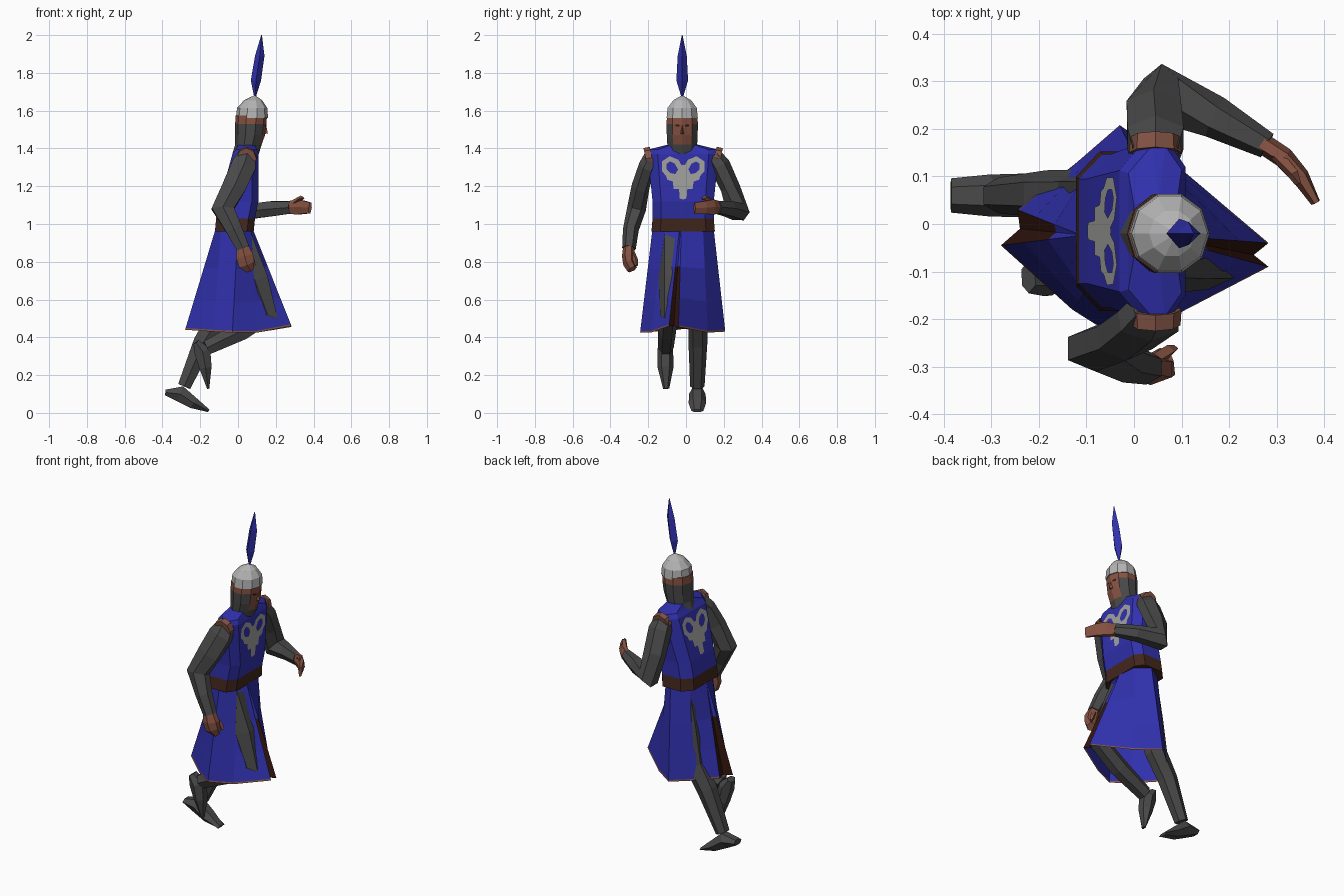
import bpy, bmesh, math
from mathutils import Vector as V


def material(name, r, g, b):
    m = bpy.data.materials.new(name)
    m.diffuse_color = (r, g, b, 1)
    return m


BLUE = material("royal_blue", .03, .03, .42)
MAIL = material("dark_mail", .065, .065, .065)
SKIN = material("skin", .24, .085, .055)
TRIM = material("trim_brown", .23, .09, .06)
STEEL = material("helmet_steel", .45, .45, .45)
SILVER = material("emblem_grey", .36, .36, .35)
BELT = material("belt_brown", .055, .02, .012)
DARK = material("slit_lining", .03, .007, .004)


def mesh_object(name, verts, faces, mats, rule=None, recalc=True):
    me = bpy.data.meshes.new(name)
    me.from_pydata([tuple(v) for v in verts], [], faces)
    for m in mats:
        me.materials.append(m)
    if recalc:
        bm = bmesh.new()
        bm.from_mesh(me)
        bmesh.ops.recalc_face_normals(bm, faces=bm.faces)
        bm.to_mesh(me)
        bm.free()
    if rule:
        for p in me.polygons:
            p.material_index = rule(p.index, p.center)
    ob = bpy.data.objects.new(name, me)
    bpy.context.collection.objects.link(ob)
    return ob


def loft(name, rings, mats, rule=None, caps=True):
    """Skin a list of equally sized closed rings."""
    n = len(rings[0])
    verts = [p for r in rings for p in r]
    faces = [(k * n + i, k * n + (i + 1) % n, (k + 1) * n + (i + 1) % n, (k + 1) * n + i)
             for k in range(len(rings) - 1) for i in range(n)]
    if caps:
        faces += [tuple(range(n))[::-1], tuple(range(len(verts) - n, len(verts)))]
    return mesh_object(name, verts, faces, mats, rule)


def limb(name, path, mat, n=6):
    """Tube along (x, y, z, sideways radius, other radius) stations."""
    c = [V(p[:3]) for p in path]
    rings = []
    for k, p in enumerate(path):
        a, b = c[max(k - 1, 0)], c[min(k + 1, len(c) - 1)]
        t = ((c[k] - a).normalized() + (b - c[k]).normalized()).normalized()
        side = V((0, 1, 0))
        side = (side - t * side.dot(t)).normalized()
        up = t.cross(side)
        rings.append([c[k] + side * p[3] * math.cos(math.tau * i / n)
                      + up * p[4] * 1.1 * math.sin(math.tau * i / n) for i in range(n)])
    return loft(name, rings, [mat])


def level(cx, cy, z, rx, ry, n=10):
    return [V((cx + rx * math.cos(math.tau * i / n), cy + ry * math.sin(math.tau * i / n), z))
            for i in range(n)]


CY = -.015


# Torso with the belt coloured by height
def torso_ring(z, xb, xf, h):
    half = [(xf, .72), (xf - .035, 1), (xb + .05, 1), (xb, .68)]
    return ([V((x, CY + h * k, z)) for x, k in half]
            + [V((x, CY - h * k, z)) for x, k in reversed(half)])


loft("tunic_top", [torso_ring(*r) for r in [
    (.96, -.122, .083, .168), (1.03, -.116, .09, .162), (1.12, -.098, .108, .162),
    (1.37, -.03, .108, .188), (1.395, -.012, .10, .18), (1.42, .0, .09, .08)]],
    [BLUE, BELT], lambda i, c: int(c.z < 1.02))

# Skirt columns: waist x, y, then hem x, y, z
cols = [(.08, -.035, .283, -.09, .46), (.07, -.11, .10, -.185, .425), (0, -.178, -.03, -.243, .425),
        (-.09, -.12, -.13, -.18, .43), (-.12, -.025, -.28, -.045, .44), (-.118, -.022, -.24, -.01, .445),
        (-.12, -.02, -.245, .03, .44), (-.09, .09, -.12, .13, .43), (0, .147, -.03, .208, .43),
        (.07, .09, .10, .115, .425), (.08, -.025, .283, -.04, .455), (.08, -.03, .252, -.065, .46)]
steps = [0, .38, .7, .982, 1]


def skirt_colour(i, c):
    ring, col = divmod(i, len(cols))
    if ring >= 1 and col in (4, 5, 10, 11):
        return 1
    return 2 if ring == 3 else 0


loft("skirt", [[V((a + (x - a) * t, b + (y - b) * t, .97 + (z - .97) * t)) for a, b, x, y, z in cols]
               for t in steps], [BLUE, DARK, TRIM], skirt_colour, caps=False)

# Emblem plates on chest and back
curl = [(.012, 1.29), (.035, 1.33), (.07, 1.345), (.1, 1.325), (.1, 1.285), (.075, 1.258), (.04, 1.25)]
body = [(0, 1.315), (.022, 1.3), (.04, 1.265), (.092, 1.262), (.085, 1.235), (.055, 1.225),
        (.05, 1.185), (.022, 1.185), (.018, 1.135), (0, 1.13)]
for place, surface in (("front", lambda z: .111),
                       ("back", lambda z: -.098 + .068 * (z - 1.12) / .25 - .003)):
    verts, faces = [], []
    for s in (1, -1):
        base = len(verts)
        verts += [V((surface(z), CY + s * u, z)) for u, z in body]
        faces.append(tuple(range(base, len(verts))))
        base = len(verts)
        for k, (u, z) in enumerate(curl):
            a, b = V(curl[max(k - 1, 0)]), V(curl[min(k + 1, len(curl) - 1)])
            d = (b - a).normalized() * .014
            for q in (1, -1):
                zz = z + q * d.x
                verts.append(V((surface(zz), CY + s * (u - q * d.y), zz)))
        faces += [(base + 2 * k, base + 2 * k + 1, base + 2 * k + 3, base + 2 * k + 2)
                  for k in range(len(curl) - 1)]
    mesh_object(place + "_emblem", verts, faces, [SILVER])

# Head: mail hood with skin at the face and under the helmet rim
HY = -.02


def head_colour(i, c):
    face = c.z > 1.44 and c.x > .105 and abs(c.y - HY) < .055
    return int((c.z > 1.53 or face) and c.z < 1.6)


loft("hooded_head", [level(.04, HY, 1.37, .07, .08), level(.055, HY, 1.42, .07, .083),
                     level(.064, HY, 1.47, .079, .086), level(.068, HY, 1.53, .083, .087),
                     level(.07, HY, 1.575, .083, .085)], [MAIL, SKIN], head_colour)
mesh_object("nose", [(.135, HY - .014, 1.475), (.135, HY + .014, 1.475), (.158, HY, 1.48), (.147, HY, 1.535)],
            [(0, 1, 2), (0, 2, 3), (1, 3, 2), (0, 3, 1)], [SKIN])
for s, side in ((1, "left"), (-1, "right")):
    mesh_object(side + "_eye", [(.1485 - .35 * (u - .012), HY + s * u, z) for u, z in
                                ((.015, 1.515), (.036, 1.515), (.036, 1.528), (.015, 1.525))],
                [(0, 1, 2, 3)], [DARK])
loft("helmet", [level(.074, HY, 1.562, .085, .087), level(.075, HY, 1.615, .08, .081),
                level(.08, HY, 1.655, .048, .05), level(.088, HY, 1.68, .005, .005)], [STEEL])
loft("plume", [level(.09, HY, 1.67, .004, .004, 4), level(.095, HY, 1.76, .027, .031, 4),
               level(.115, HY, 1.89, .025, .024, 4), level(.125, HY, 2.0, .002, .002, 4)], [BLUE])

# Shoulder trims
for s, side in ((1, "left"), (-1, "right")):
    limb(side + "_shoulder_trim", [(.045, CY + s * .165, 1.352, .058, .05),
                                   (.045, CY + s * .198, 1.345, .058, .048)], TRIM, 8)

# Right arm hangs bent, left arm swings forward
limb("right_arm", [(.045, -.175, 1.36, .045, .05), (.03, -.205, 1.31, .045, .068),
                   (-.02, -.24, 1.2, .048, .065), (-.08, -.262, 1.08, .05, .062),
                   (-.02, -.292, .97, .042, .045), (.027, -.302, .87, .036, .036)], MAIL)
limb("right_hand", [(.022, -.302, .885, .03, .032), (.035, -.306, .83, .033, .048),
                    (.045, -.303, .79, .03, .045), (.062, -.285, .76, .028, .022)], SKIN)
limb("right_thumb", [(.045, -.285, .85, .014, .014), (.072, -.268, .81, .014, .014),
                     (.085, -.262, .78, .008, .008)], SKIN, 4)
limb("left_arm", [(.045, .145, 1.36, .045, .05), (.045, .18, 1.31, .055, .062),
                  (.042, .235, 1.19, .052, .06), (.055, .275, 1.065, .062, .06),
                  (.17, .225, 1.08, .045, .042), (.28, .165, 1.088, .028, .034)], MAIL)
limb("left_hand", [(.27, .17, 1.088, .022, .034), (.315, .14, 1.09, .022, .042),
                   (.35, .1, 1.088, .019, .036), (.382, .045, 1.085, .01, .03)], SKIN)
limb("left_thumb", [(.3, .145, 1.115, .014, .014), (.335, .105, 1.138, .012, .012),
                    (.345, .085, 1.135, .007, .007)], SKIN, 4)

# Legs: the left pushes off, the right is lifted with the foot hanging
limb("left_leg", [(-.01, .055, .92, .07, .085), (-.06, .06, .7, .06, .075), (-.105, .063, .5, .052, .062),
                  (-.185, .063, .37, .05, .055), (-.285, .06, .14, .038, .036)], MAIL)
limb("left_foot", [(-.385, .06, .108, .036, .016), (-.305, .06, .1, .044, .045),
                   (-.235, .06, .052, .046, .032), (-.155, .06, .011, .032, .008)], MAIL)
limb("right_leg", [(0, -.08, .92, .065, .08), (.09, -.085, .7, .06, .075), (.155, -.09, .52, .048, .06),
                   (.02, -.1, .435, .048, .052), (-.165, -.107, .345, .042, .04)], MAIL)
limb("right_foot", [(-.222, -.112, .375, .034, .018), (-.188, -.11, .325, .042, .046),
                    (-.172, -.108, .24, .042, .034), (-.158, -.105, .128, .016, .006)], MAIL)
